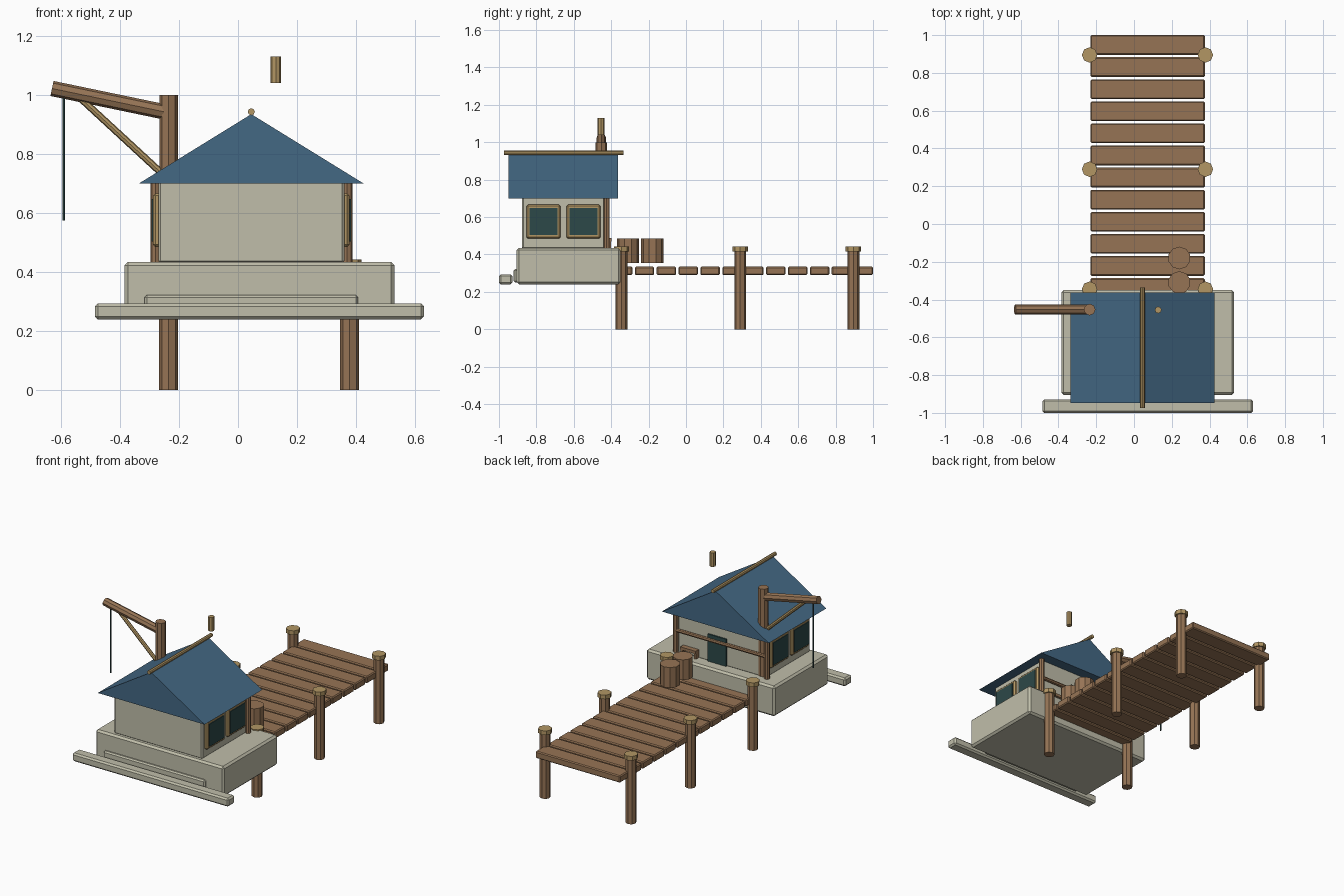
import bpy
from mathutils import Vector

cube = bpy.data.objects.get("Cube")
if cube:
    bpy.data.objects.remove(cube, do_unlink=True)


def material(name, rgb):
    """Flat material from 0-255 display colour, stored as linear."""
    lin = [((c / 255 + 0.055) / 1.055) ** 2.4 for c in rgb]
    m = bpy.data.materials.new(name)
    m.use_nodes = True
    m.diffuse_color = (*lin, 1)
    bsdf = m.node_tree.nodes["Principled BSDF"]
    bsdf.inputs["Base Color"].default_value = (*lin, 1)
    bsdf.inputs["Roughness"].default_value = 0.9
    return m


stone = material("pale stone", (192, 190, 170))
wood = material("brown wood", (150, 116, 85))
tan = material("tan wood", (178, 150, 100))
blue = material("blue roof", (68, 104, 132))
dark = material("dark teal", (44, 72, 72))


def finish(name, mat):
    obj = bpy.context.object
    obj.name = name
    obj.data.name = name
    obj.data.materials.append(mat)
    return obj


def box(name, xs, ys, zs, mat, bevel=0.0):
    """Box from its extents along each axis."""
    spans = (xs, ys, zs)
    bpy.ops.mesh.primitive_cube_add(size=1, location=[(a + b) / 2 for a, b in spans])
    obj = finish(name, mat)
    for v in obj.data.vertices:
        v.co = [c * (b - a) for c, (a, b) in zip(v.co, spans)]
    if bevel:
        mod = obj.modifiers.new("edge", "BEVEL")
        mod.width = bevel
        mod.segments = 1
    return obj


def pole(name, start, end, radius, mat, sides=8):
    """Round bar running between two points."""
    a, b = Vector(start), Vector(end)
    d = b - a
    bpy.ops.mesh.primitive_cylinder_add(vertices=sides, radius=radius,
                                        depth=d.length, location=(a + b) / 2)
    obj = finish(name, mat)
    obj.rotation_mode = "QUATERNION"
    obj.rotation_quaternion = Vector((0, 0, 1)).rotation_difference(d)
    return obj


# Dock planks
for i in range(12):
    y = 0.948 - i * 0.117
    box(f"dock_plank_{i + 1}", (-0.23, 0.375), (y - 0.052, y + 0.052),
        (0.29, 0.335), wood, 0.006)

# Dock posts with caps
for side, x in (("right", -0.235), ("left", 0.378)):
    for n, y in enumerate((-0.345, 0.29, 0.895), 1):
        pole(f"dock_post_{side}_{n}", (x, y, 0), (x, y, 0.42), 0.032, wood)
        pole(f"post_cap_{side}_{n}", (x, y, 0.415), (x, y, 0.442), 0.041, tan)

# Barrels on the dock
for n, y in enumerate((-0.31, -0.18), 1):
    pole(f"barrel_{n}", (0.24, y, 0.355), (0.24, y, 0.486), 0.06, wood, 10)

# Stone base, step and front kerb
box("base", (-0.385, 0.53), (-0.905, -0.35), (0.24, 0.435), stone, 0.012)
box("front_step", (-0.317, 0.407), (-0.922, -0.89), (0.25, 0.322), stone, 0.008)
box("front_kerb", (-0.485, 0.63), (-1.0, -0.928), (0.24, 0.294), stone, 0.01)

# House walls
CX = 0.045
box("house_walls", (-0.27, 0.36), (-0.878, -0.43), (0.43, 0.71), stone, 0.008)

# Side windows and back corner posts
for side, s in (("right", -1), ("left", 1)):
    def across(near, far):
        return sorted((CX + s * near, CX + s * far))
    for n, y in enumerate((-0.762, -0.548), 1):
        box(f"window_frame_{side}_{n}", across(0.305, 0.333),
            (y - 0.091, y + 0.091), (0.485, 0.667), tan, 0.008)
        box(f"window_glass_{side}_{n}", across(0.325, 0.338),
            (y - 0.075, y + 0.075), (0.503, 0.648), dark)
    x = CX + s * 0.325
    pole(f"corner_post_{side}", (x, -0.425, 0.43), (x, -0.425, 0.705), 0.017, wood)

# Back door, rail and bench
box("back_door", (0.01, 0.14), (-0.435, -0.421), (0.43, 0.61), dark)
pole("back_rail", (CX - 0.325, -0.422, 0.575), (CX + 0.325, -0.422, 0.575), 0.012, wood)
box("bench_seat", (0.21, 0.32), (-0.435, -0.398), (0.47, 0.488), wood)
for n, x in enumerate((0.21, 0.305), 1):
    box(f"bench_leg_{n}", (x, x + 0.015), (-0.43, -0.402), (0.43, 0.472), wood)

# Solid gable roof: a box whose top edges meet at the ridge
roof = box("roof", (CX - 0.381, CX + 0.381), (-0.948, -0.363), (0.7, 0.935), blue)
for v in roof.data.vertices:
    if v.co.z > 0:
        v.co.x = 0
roof.data.validate()
pole("ridge_pole", (CX, -0.973, 0.943), (CX, -0.335, 0.943), 0.012, tan)

# Stovepipe above the roof
pole("stovepipe", (0.128, -0.455, 1.04), (0.128, -0.455, 1.13), 0.018, tan)

# Crane
Y = -0.453
pole("crane_post", (-0.235, Y, 0.43), (-0.235, Y, 1.0), 0.031, wood)
pole("crane_boom", (-0.63, Y, 1.022), (-0.25, Y, 0.943), 0.026, wood)
pole("crane_brace", (-0.535, Y, 0.99), (-0.25, Y, 0.727), 0.012, tan)
pole("crane_rope", (-0.59, Y, 0.575), (-0.59, Y, 1.0), 0.005, dark, 6)
